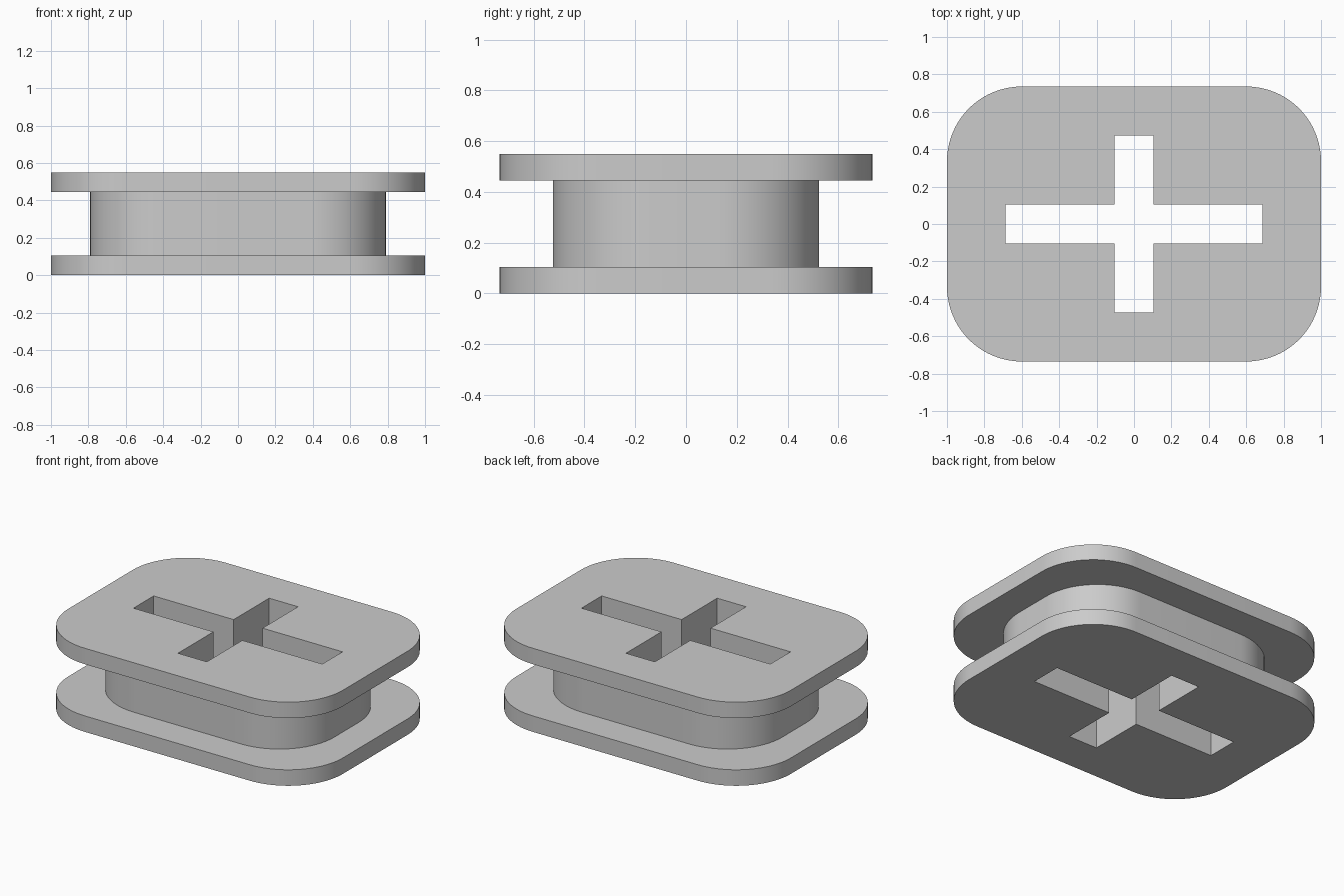
import bpy, bmesh, math

if "Cube" in bpy.data.objects:
    bpy.data.objects.remove(bpy.data.objects["Cube"])

grey = bpy.data.materials.new("plain grey")
grey.diffuse_color = (0.6, 0.6, 0.6, 1)
grey.use_nodes = True
grey.node_tree.nodes["Principled BSDF"].inputs["Base Color"].default_value = grey.diffuse_color


def rounded_rect(hx, hy, r, steps=20):
    """Counter-clockwise outline of a rounded rectangle."""
    pts = []
    for i, (sx, sy) in enumerate([(1, 1), (-1, 1), (-1, -1), (1, -1)]):
        for k in range(steps + 1):
            a = math.radians(90 * (i + k / steps))
            pts.append((sx * (hx - r) + r * math.cos(a),
                        sy * (hy - r) + r * math.sin(a)))
    return pts


def loft(name, sections):
    """Closed solid through (outline, z) sections, bottom to top."""
    bm = bmesh.new()
    rings = [[bm.verts.new((x, y, z)) for x, y in outline] for outline, z in sections]
    n = len(rings[0])
    for low, high in zip(rings, rings[1:]):
        for i in range(n):
            j = (i + 1) % n
            bm.faces.new((low[i], low[j], high[j], high[i]))
    bm.faces.new(rings[0][::-1])
    bm.faces.new(rings[-1])
    bmesh.ops.recalc_face_normals(bm, faces=bm.faces)
    mesh = bpy.data.meshes.new(name)
    bm.to_mesh(mesh)
    bm.free()
    mesh.materials.append(grey)
    obj = bpy.data.objects.new(name, mesh)
    bpy.context.collection.objects.link(obj)
    return obj


# Spool body: two wide flanges joined by a narrower core
flange = rounded_rect(1.0, 0.735, 0.4)
core = rounded_rect(0.79, 0.525, 0.4)
body = loft("flanged_body", [(flange, 0), (flange, 0.105), (core, 0.105),
                             (core, 0.445), (flange, 0.445), (flange, 0.55)])

# Cross-shaped through hole
w, lx, ly = 0.105, 0.687, 0.474
cross = [(lx, -w), (lx, w), (w, w), (w, ly), (-w, ly), (-w, w),
         (-lx, w), (-lx, -w), (-w, -w), (-w, -ly), (w, -ly), (w, -w)]
cutter = loft("cross_cutter", [(cross, -0.2), (cross, 0.75)])
cutter.hide_render = True

bpy.context.view_layer.objects.active = body
body.select_set(True)
cut = body.modifiers.new("cross_hole", "BOOLEAN")
cut.operation = "DIFFERENCE"
cut.solver = "EXACT"
cut.object = cutter
bpy.ops.object.modifier_apply(modifier=cut.name)
bpy.data.objects.remove(cutter)

# Smooth rounded corners, crisp rims
bpy.ops.object.shade_smooth_by_angle(angle=math.radians(30))
